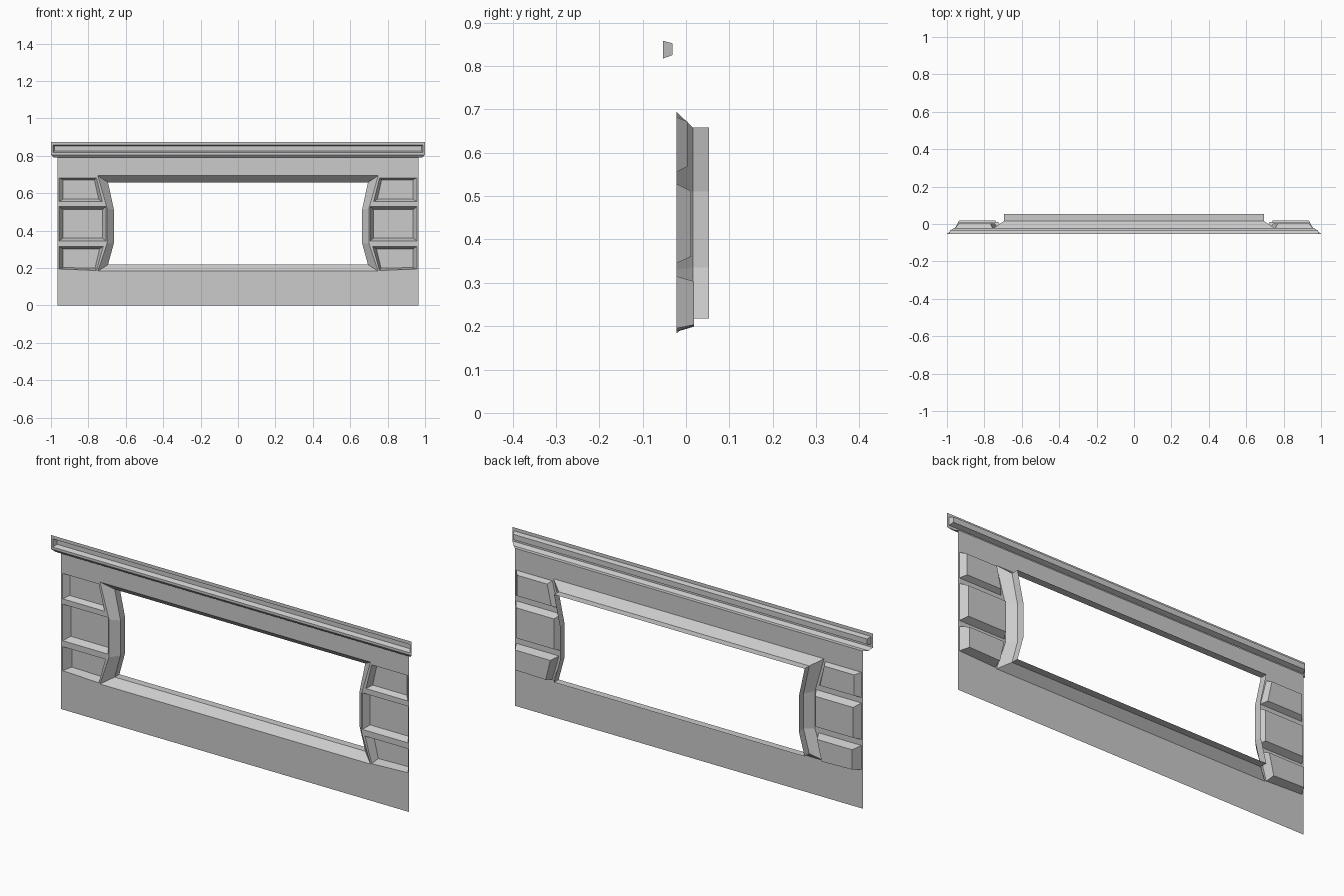
import bpy, bmesh

if "Cube" in bpy.data.objects:
    bpy.data.objects.remove(bpy.data.objects["Cube"])

Y_SHEET = -0.022


def finish(name, bm):
    # face the thin sheet toward the front (-y)
    bmesh.ops.recalc_face_normals(bm, faces=bm.faces[:])
    if sum(f.normal.y * f.calc_area() for f in bm.faces) > 0:
        bmesh.ops.reverse_faces(bm, faces=bm.faces[:])
    me = bpy.data.meshes.new(name)
    bm.to_mesh(me)
    bm.free()
    ob = bpy.data.objects.new(name, me)
    bpy.context.collection.objects.link(ob)
    return ob


def ring(bm, pts, y):
    return [bm.verts.new((x, y, z)) for x, z in pts]


def bridge(bm, a, b, closed=True):
    n = len(a)
    for i in range(n if closed else n - 1):
        j = (i + 1) % n
        bm.faces.new((a[i], a[j], b[j], b[i]))


def flip(pts):
    return [(-x, z) for x, z in pts]


def both_sides(right):
    # right-hand half outline, bottom to top, closed by its mirror image
    return right + flip(right)[::-1]


# Outlines in the x/z plane
open_outer = both_sides([(0.75, 0.183), (0.70, 0.33), (0.70, 0.52), (0.75, 0.694)])
open_inner = both_sides([(0.695, 0.218), (0.663, 0.335), (0.663, 0.51), (0.695, 0.658)])

# Pockets: mouth outline, floor outline, floor depth
pockets = [
    ([(0.957, 0.555), (0.957, 0.682), (0.757, 0.682), (0.725, 0.555)],
     [(0.935, 0.568), (0.935, 0.672), (0.768, 0.672), (0.745, 0.568)], 0.003),
    ([(0.957, 0.345), (0.957, 0.528), (0.706, 0.528), (0.706, 0.345)],
     [(0.935, 0.360), (0.935, 0.512), (0.725, 0.512), (0.725, 0.360)], 0.011),
    ([(0.957, 0.195), (0.957, 0.315), (0.720, 0.315), (0.757, 0.187)],
     [(0.935, 0.203), (0.935, 0.303), (0.740, 0.303), (0.765, 0.199)], 0.019),
]

# Flat panel sheet with openings
bm = bmesh.new()
outlines = [[(-0.965, 0), (0.965, 0), (0.965, 0.79), (-0.965, 0.79)], open_outer]
for mouth, _, _ in pockets:
    outlines += [mouth, flip(mouth)]
edges = []
for pts in outlines:
    vs = ring(bm, pts, Y_SHEET)
    edges += [bm.edges.new((vs[i], vs[(i + 1) % len(vs)])) for i in range(len(vs))]
bmesh.ops.triangle_fill(bm, use_beauty=True, use_dissolve=False, edges=edges, normal=(0, -1, 0))
finish("panel_sheet", bm)

# Sloped frame and rear flange around the large opening
bm = bmesh.new()
a = ring(bm, open_outer, Y_SHEET)
b = ring(bm, open_inner, 0.016)
c = ring(bm, open_inner, 0.053)
bridge(bm, a, b)
bridge(bm, b, c)
finish("opening_frame", bm)

# Recessed side pockets
for side, fn in (("right", lambda p: p), ("left", flip)):
    for level, (mouth, floor, depth) in zip(("upper", "middle", "lower"), pockets):
        bm = bmesh.new()
        a = ring(bm, fn(mouth), Y_SHEET)
        b = ring(bm, fn(floor), depth)
        bridge(bm, a, b)
        bm.faces.new(b)
        finish(f"{level}_pocket_{side}", bm)


# Top rail: turned-out lip, front face and long groove
def box(hx, z0, z1):
    return [(-hx, z0), (hx, z0), (hx, z1), (-hx, z1)]


bm = bmesh.new()
face = ring(bm, box(1.0, 0.805, 0.875), -0.053)
mouth = ring(bm, box(0.99, 0.817, 0.858), -0.053)
floor = ring(bm, box(0.982, 0.825, 0.852), -0.031)
bridge(bm, face, mouth)
bridge(bm, mouth, floor)
bm.faces.new(floor)
fold = ring(bm, [(-0.985, 0.79), (0.985, 0.79)], -0.040)
back = ring(bm, [(-0.965, 0.79), (0.965, 0.79)], Y_SHEET)
bridge(bm, face[:2], fold, closed=False)
bridge(bm, fold, back, closed=False)
finish("top_rail", bm)
